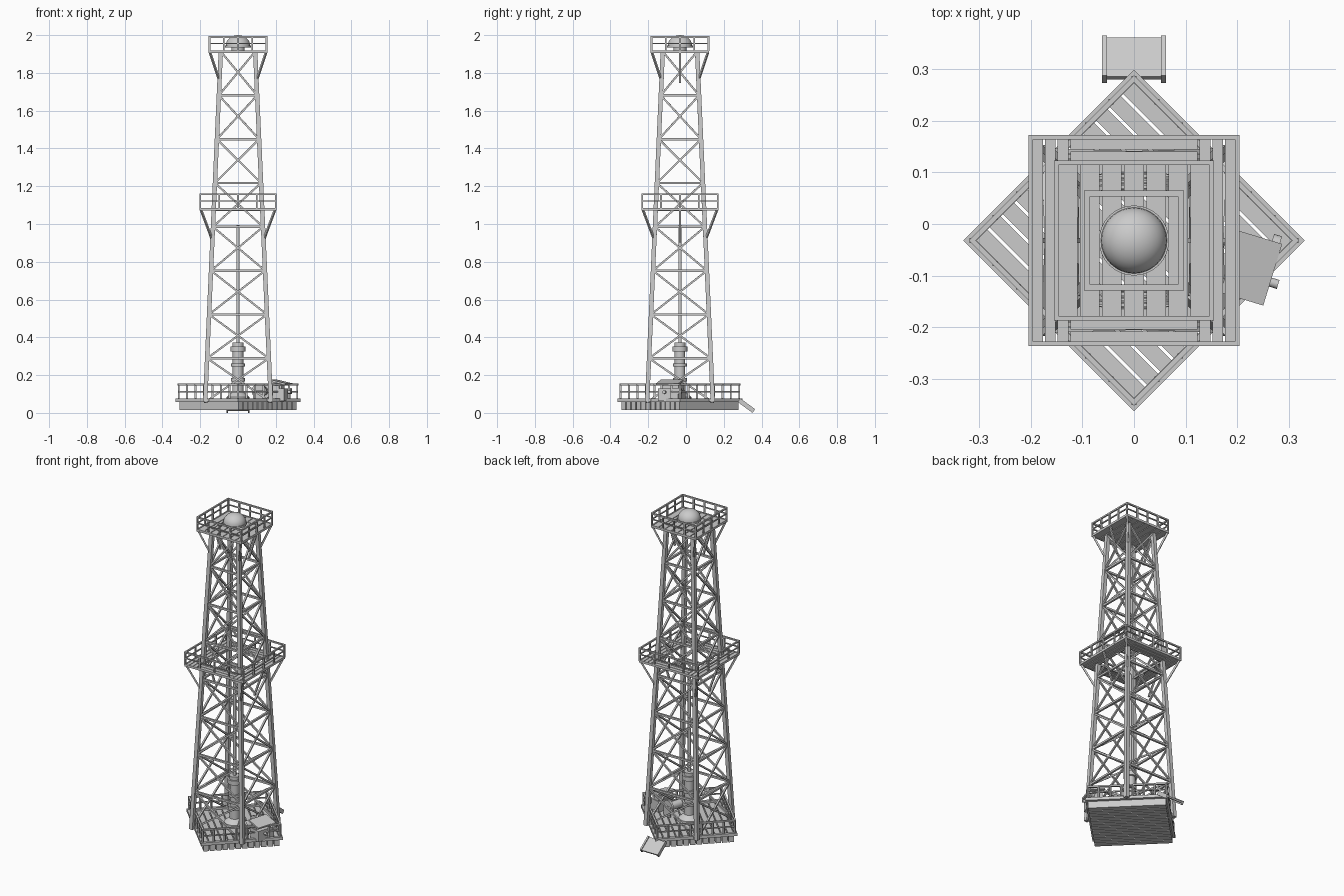
import bpy, bmesh, math
from mathutils import Vector, Matrix

if "Cube" in bpy.data.objects:
    bpy.data.objects.remove(bpy.data.objects["Cube"])

CY = -0.032                      # tower centre in y
Z0, Z1, BAYS = 0.057, 1.913, 8   # tower bottom, top and number of bays
Q = math.pi / 2


def pt(u, v, z, rot=0.0):
    """Point in tower coordinates, turned about the tower axis."""
    c, s = math.cos(rot), math.sin(rot)
    return Vector((u * c - v * s, u * s + v * c + CY, z))


def beam(bm, a, b, w, h=None, ref=(0, 0, 1)):
    """Rectangular bar from a to b; h is measured towards ref."""
    a, b = Vector(a), Vector(b)
    d = (b - a).normalized()
    ref = Vector(ref)
    if abs(d.dot(ref)) > 0.95:
        ref = Vector((1, 0, 0))
    side = d.cross(ref).normalized()
    up = side.cross(d)
    m = Matrix((d * (b - a).length, side * w, up * (h or w))).transposed().to_4x4()
    m.translation = (a + b) / 2
    bmesh.ops.create_cube(bm, size=1, matrix=m)


def finish(name, bm, smooth=False):
    bmesh.ops.recalc_face_normals(bm, faces=bm.faces)
    me = bpy.data.meshes.new(name)
    bm.to_mesh(me)
    bm.free()
    ob = bpy.data.objects.new(name, me)
    bpy.context.collection.objects.link(ob)
    if smooth:
        bpy.ops.object.select_all(action='DESELECT')
        ob.select_set(True)
        bpy.context.view_layer.objects.active = ob
        bpy.ops.object.shade_smooth_by_angle(angle=math.radians(35))
    return ob


def lathe(name, prof, n=24, matrix=None):
    bm = bmesh.new()
    vs = [bm.verts.new((r, 0, z)) for r, z in prof]
    es = [bm.edges.new(p) for p in zip(vs, vs[1:])]
    bmesh.ops.spin(bm, geom=vs + es, cent=(0, 0, 0), axis=(0, 0, 1),
                   angle=2 * math.pi, steps=n, use_duplicate=False)
    bmesh.ops.remove_doubles(bm, verts=bm.verts, dist=1e-5)
    ob = finish(name, bm, True)
    ob.matrix_world = matrix or Matrix.Translation((0, CY, 0))
    return ob


def ring(bm, half, z, w, h, rot=0.0):
    """Square frame of four bars."""
    for k in range(4):
        r = rot + k * Q
        beam(bm, pt(-half - w / 2, -half, z, r), pt(half - w / 2, -half, z, r), w, h)


def railing(name, half, z, height, n, rot=0.0, w=0.009):
    bm = bmesh.new()
    ring(bm, half, z + height - w / 2, w, w, rot)
    ring(bm, half, z + height * 0.5, w * 0.7, w * 0.7, rot)
    for k in range(4):
        for i in range(n):
            u = -half + 2 * half * i / n
            beam(bm, pt(u, -half, z, rot + k * Q),
                 pt(u, -half, z + height - w / 2, rot + k * Q), w)
    finish(name, bm)


def half_at(z):
    return 0.174 + (0.091 - 0.174) * (z - Z0) / (Z1 - Z0)


# tower legs
bm = bmesh.new()
for sx in (-1, 1):
    for sy in (-1, 1):
        a, b = half_at(Z0), half_at(Z1)
        beam(bm, pt(sx * a, sy * a, Z0), pt(sx * b, sy * b, Z1), 0.023, 0.023, (0, 1, 0))
finish("tower_legs", bm)

# girts and cross bracing
bm = bmesh.new()
levels = [Z0 + (Z1 - Z0) * i / BAYS for i in range(BAYS + 1)]
for z in levels[1:]:
    ring(bm, half_at(z), z, 0.012, 0.012)
finish("tower_girts", bm)
bm = bmesh.new()
for lo, hi in zip(levels, levels[1:]):
    a, b = half_at(lo), half_at(hi)
    for k in range(4):
        for s in (-1, 1):
            beam(bm, pt(-s * a, -a, lo, k * Q), pt(s * b, -b, hi, k * Q), 0.010)
finish("tower_cross_braces", bm)

# base: thick planks, border frame, railing
R = math.pi / 4
bm = bmesh.new()
N, H = 12, 0.220
pitch = 2 * H / N
for i in range(N):
    v = -H + pitch * (i + 0.5)
    beam(bm, pt(v, -H, 0.039, R), pt(v, H, 0.039, R), pitch - 0.006, 0.048)
finish("base_planks", bm)
bm = bmesh.new()
ring(bm, 0.225, 0.066, 0.018, 0.018, R)
finish("base_border", bm)
railing("base_railing", 0.222, 0.07, 0.085, 7, R, 0.010)

# top platform
bm = bmesh.new()
for i in range(7):
    u = -0.15 + 0.3 / 7 * (i + 0.5)
    beam(bm, pt(u, -0.15, 1.911), pt(u, 0.15, 1.911), 0.038, 0.010)
finish("top_deck", bm)
bm = bmesh.new()
ring(bm, 0.151, 1.912, 0.008, 0.014)
finish("top_deck_border", bm)
railing("top_railing", 0.151, 1.915, 0.080, 4)

# middle platform, open in the centre
bm = bmesh.new()
for i in range(3):
    v = 0.125 + 0.025 * (i + 0.5)
    for s in (-1, 1):
        beam(bm, pt(s * v, -0.2, 1.078), pt(s * v, 0.2, 1.078), 0.021, 0.010)
        beam(bm, pt(-0.123, s * v, 1.078), pt(0.123, s * v, 1.078), 0.021, 0.010)
finish("middle_deck", bm)
bm = bmesh.new()
ring(bm, 0.2, 1.079, 0.008, 0.014)
ring(bm, 0.127, 1.073, 0.008, 0.010)
finish("middle_deck_border", bm)
railing("middle_railing", 0.2, 1.08, 0.082, 4)

# platform brackets at the corners and on the two sides
bm = bmesh.new()
for half, z, drop in ((0.148, 1.908, 0.15), (0.196, 1.075, 0.16)):
    for k in range(4):
        h = half_at(z - drop)
        beam(bm, pt(half, half, z, k * Q), pt(h, h, z - drop, k * Q), 0.010)
    for s in (-1, 1):
        beam(bm, pt(s * half, 0, z), pt(s * half_at(z - drop), 0, z - drop - 0.01), 0.010)
finish("platform_brackets", bm)

# crown dome
dome = [(0.064 * math.cos(t * Q / 8), 1.946 + 0.054 * math.sin(t * Q / 8)) for t in range(9)]
dome[-1] = (0, 2.0)
lathe("crown_dome", [(0, 1.912), (0.035, 1.912), (0.035, 1.934), (0.068, 1.934),
                     (0.068, 1.946)] + dome, 32)

# wellhead stack with flanges, and drill pipe
lathe("wellhead", [(0, 0.06), (0.06, 0.06), (0.06, 0.085), (0.03, 0.11), (0.03, 0.165),
                   (0.038, 0.165), (0.038, 0.185), (0.028, 0.185), (0.028, 0.245),
                   (0.036, 0.245), (0.036, 0.262), (0.028, 0.262), (0.028, 0.325),
                   (0.040, 0.325), (0.040, 0.352), (0.030, 0.352), (0.030, 0.372), (0, 0.372)])
lathe("drill_pipe", [(0, 0.36), (0.009, 0.36), (0.009, 0.995), (0, 0.995)], 12)

# control console with sloped panel
M = Matrix.Translation((0.225, -0.085, 0)) @ Matrix.Rotation(math.radians(-17), 4, 'Z')
bm = bmesh.new()
beam(bm, (0, -0.055, 0.097), (0, 0.055, 0.097), 0.075, 0.066)
beam(bm, (-0.012, -0.05, 0.14), (-0.012, 0.05, 0.14), 0.04, 0.04)
beam(bm, (-0.042, 0, 0.172), (0.045, 0, 0.152), 0.125, 0.010)
finish("control_console", bm).matrix_world = M
for name, x, y, z, r in (("console_wheel", 0.275, -0.037, 0.115, 0.016),
                         ("console_knob", 0.272, -0.115, 0.11, 0.009)):
    lathe(name, [(0, -0.008), (r, -0.008), (r, 0.008), (0, 0.008)], 16,
          Matrix.Translation((x, y, z)) @ Matrix.Rotation(math.radians(-17), 4, 'Z')
          @ Matrix.Rotation(Q, 4, 'Y'))

# winch drum beside the wellhead
lathe("winch_drum", [(0, -0.05), (0.04, -0.05), (0.04, -0.038), (0.024, -0.038), (0.024, 0.038),
                     (0.04, 0.038), (0.04, 0.05), (0, 0.05)], 20,
      Matrix.Translation((0.125, -0.07, 0.115)) @ Matrix.Rotation(math.radians(-17), 4, 'Z')
      @ Matrix.Rotation(Q, 4, 'X'))
bm = bmesh.new()
for s in (-1, 1):
    beam(bm, (-0.03, s * 0.055, 0.09), (0.03, s * 0.055, 0.09), 0.010, 0.06)
finish("winch_stand", bm).matrix_world = (Matrix.Translation((0.125, -0.07, 0))
                                          @ Matrix.Rotation(math.radians(-17), 4, 'Z'))

# ramp at the back corner
bm = bmesh.new()
beam(bm, (0, 0.283, 0.066), (0, 0.359, 0.013), 0.112, 0.010)
for s in (-1, 1):
    beam(bm, (s * 0.057, 0.281, 0.067), (s * 0.057, 0.359, 0.010), 0.010, 0.024)
finish("ramp", bm)
